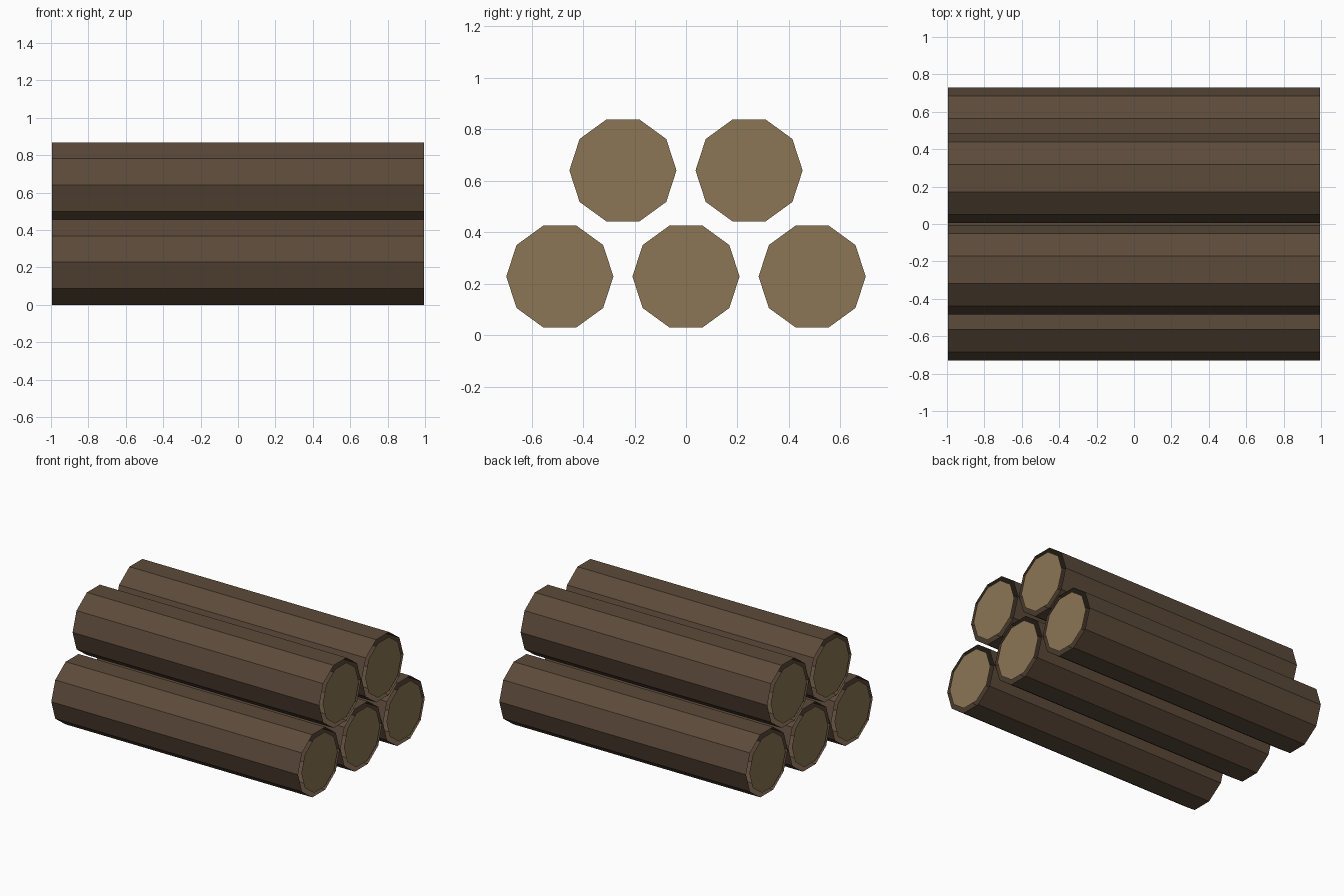
import bpy, bmesh
from math import pi
from mathutils import Matrix

if "Cube" in bpy.data.objects:
    bpy.data.objects.remove(bpy.data.objects["Cube"])

SIDES, R_BARK, R_CAP = 10, 0.24, 0.208
BARK_LENGTH, CAP_X = 1.99, 1.0


def material(name, color):
    m = bpy.data.materials.new(name)
    m.diffuse_color = color
    m.use_nodes = True
    m.node_tree.nodes["Principled BSDF"].inputs["Base Color"].default_value = m.diffuse_color
    return m


bark_mat = material("bark", (0.107, 0.069, 0.042, 1))
wood_mat = material("cut_wood", (0.26, 0.18, 0.09, 1))


def add_object(name, bm, mat, location):
    mesh = bpy.data.meshes.new(name)
    bm.to_mesh(mesh)
    bm.free()
    mesh.materials.append(mat)
    obj = bpy.data.objects.new(name, mesh)
    obj.location = location
    bpy.context.collection.objects.link(obj)


def add_log(name, y, z):
    # open ten-sided bark tube lying along x
    bm = bmesh.new()
    bmesh.ops.create_cone(bm, cap_ends=False, segments=SIDES, radius1=R_BARK,
                          radius2=R_BARK, depth=BARK_LENGTH,
                          matrix=Matrix.Rotation(pi / 2, 4, 'Y'))
    add_object(name + "_bark", bm, bark_mat, (0, y, z))
    # slightly smaller cut face at each end
    for label, s in (("right", 1), ("left", -1)):
        bm = bmesh.new()
        bmesh.ops.create_circle(bm, cap_ends=True, segments=SIDES, radius=R_CAP,
                                matrix=Matrix.Rotation(s * pi / 2, 4, 'Y'))
        add_object(f"{name}_cut_face_{label}", bm, wood_mat, (s * CAP_X, y, z))


# three logs on the ground, two stacked over the gaps
for i, y in enumerate((-0.49, 0, 0.49)):
    add_log(f"lower_log_{i + 1}", y, 0.228)
for i, y in enumerate((-0.245, 0.245)):
    add_log(f"upper_log_{i + 1}", y, 0.64)
